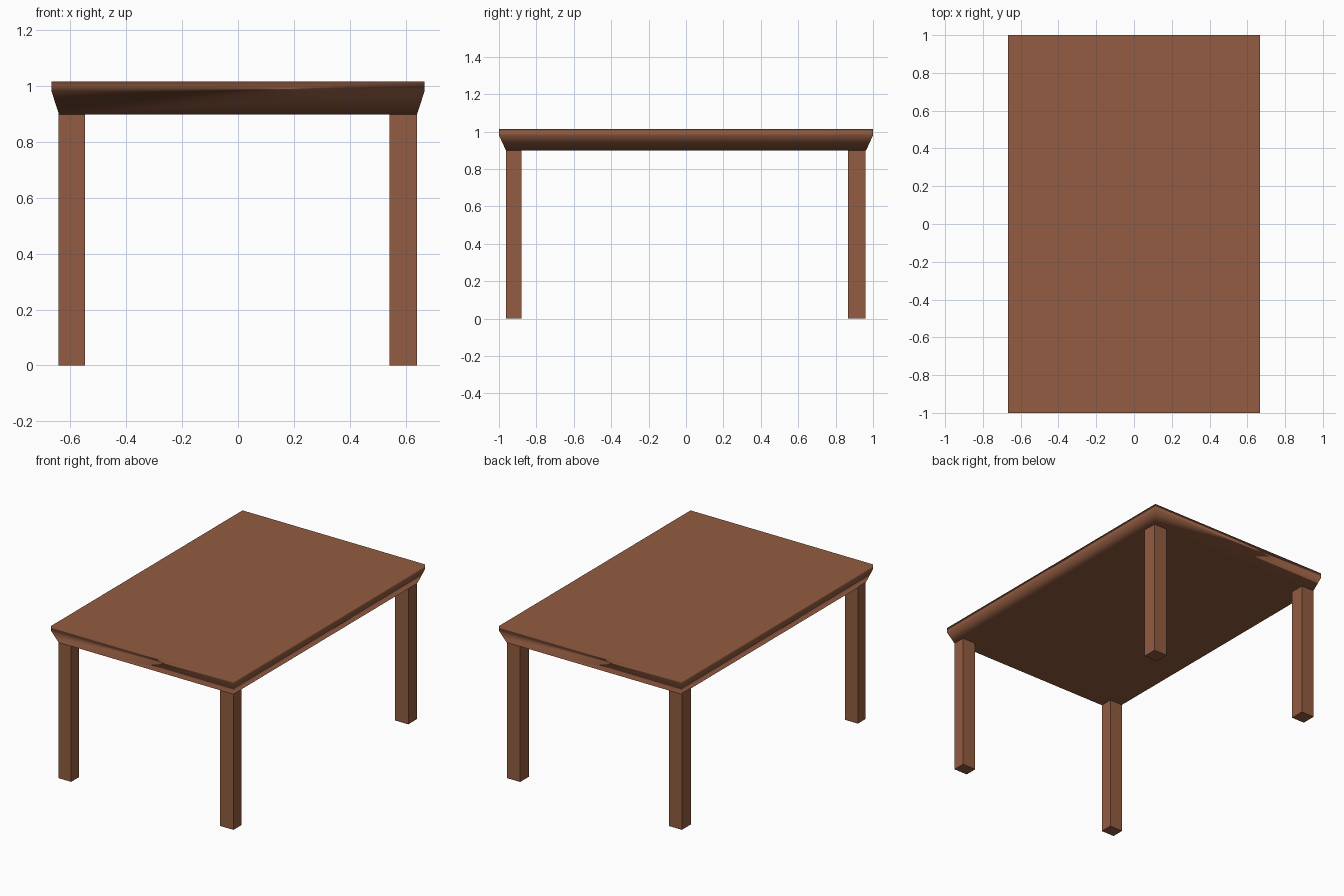
import bpy
import bmesh

if "Cube" in bpy.data.objects:
    bpy.data.objects.remove(bpy.data.objects["Cube"])

wood = bpy.data.materials.new("brown wood")
wood.diffuse_color = (0.29, 0.107, 0.053, 1)
wood.use_nodes = True
wood.node_tree.nodes["Principled BSDF"].inputs["Base Color"].default_value = wood.diffuse_color


def loft(name, rings):
    """Closed solid through rectangular rings (x0, x1, y0, y1, z), bottom to top."""
    bm = bmesh.new()
    loops = [[bm.verts.new(p) for p in ((x0, y0, z), (x1, y0, z), (x1, y1, z), (x0, y1, z))]
             for x0, x1, y0, y1, z in rings]
    for a, b in zip(loops, loops[1:]):
        for i in range(4):
            j = (i + 1) % 4
            bm.faces.new((a[i], a[j], b[j], b[i]))
    bm.faces.new(loops[0][::-1])
    bm.faces.new(loops[-1])
    mesh = bpy.data.meshes.new(name)
    bm.to_mesh(mesh)
    bm.free()
    mesh.materials.append(wood)
    obj = bpy.data.objects.new(name, mesh)
    bpy.context.collection.objects.link(obj)
    return obj


# Tabletop: flat board with a thin upright rim and an undercut edge
top = loft("tabletop", [(-x, x, -y, y, z) for x, y, z in
                        ((0.64, 0.962, 0.898), (0.667, 1.0, 0.98), (0.667, 1.0, 1.015))])
top.data.shade_smooth()
weighted = top.modifiers.new("soft edge shading", 'WEIGHTED_NORMAL')
weighted.weight = 80

# Four square legs flush with the lower edge of the tabletop
for side, x0, x1 in (("left", -0.642, -0.548), ("right", 0.542, 0.64)):
    for end, y0, y1 in (("front", -0.962, -0.88), ("back", 0.866, 0.96)):
        loft(f"{end}_{side}_leg", [(x0, x1, y0, y1, 0), (x0, x1, y0, y1, 0.905)])
